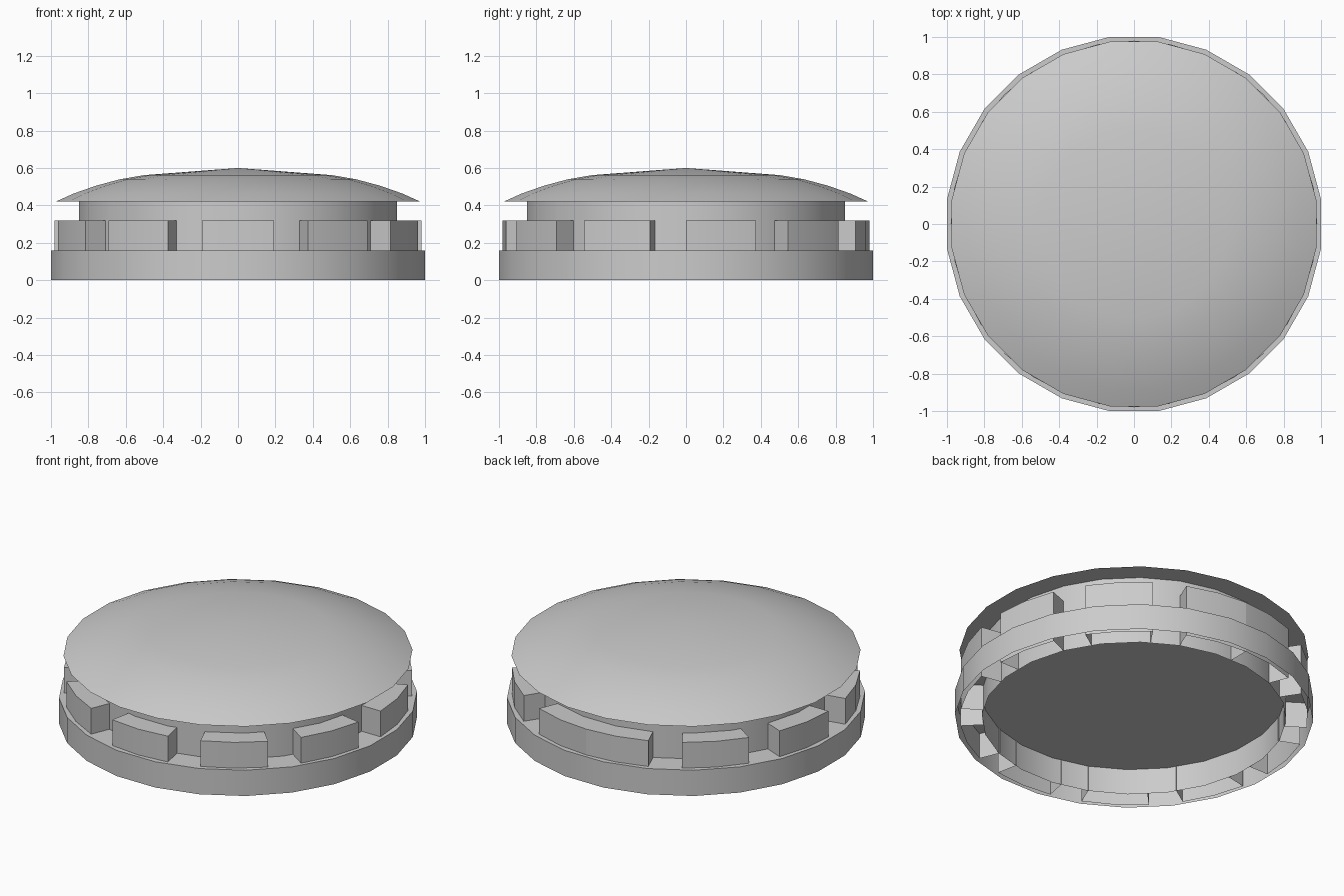
import bpy
import bmesh
from math import cos, sin, radians

SIDES = 24
TURN = 7.5          # puts a flat side at the front
FLAT = cos(radians(TURN))

cube = bpy.data.objects.get("Cube")
if cube:
    bpy.data.objects.remove(cube)

grey = bpy.data.materials.new("plain_grey")
grey.use_nodes = True
grey.diffuse_color = (0.6, 0.6, 0.6, 1)
grey.node_tree.nodes["Principled BSDF"].inputs["Base Color"].default_value = (0.6, 0.6, 0.6, 1)


def polar(r, degrees, z):
    a = radians(degrees)
    return (r * cos(a), r * sin(a), z)


def finish(name, bm):
    mesh = bpy.data.meshes.new(name)
    bm.to_mesh(mesh)
    bm.free()
    mesh.materials.append(grey)
    obj = bpy.data.objects.new(name, mesh)
    bpy.context.collection.objects.link(obj)
    bpy.ops.object.select_all(action="DESELECT")
    obj.select_set(True)
    bpy.context.view_layer.objects.active = obj
    bpy.ops.object.shade_smooth_by_angle(angle=radians(30))
    return obj


def lathe(name, profile):
    """Turn a profile of (radius, height), listed bottom to top on the outside."""
    bm = bmesh.new()
    rings = []
    for r, z in profile:
        if r == 0:
            rings.append([bm.verts.new((0, 0, z))] * SIDES)
        else:
            rings.append([bm.verts.new(polar(r / FLAT, TURN + i * 360 / SIDES, z))
                          for i in range(SIDES)])
    for low, high in zip(rings, rings[1:]):
        for i in range(SIDES):
            j = (i + 1) % SIDES
            corners = [low[i], low[j], high[j], high[i]]
            bm.faces.new(list(dict.fromkeys(corners)))
    return finish(name, bm)


# Base: outer wall and ledge, hollow underneath
lathe("base_ring", [(1.0, 0), (1.0, 0.16), (0.85, 0.16)])

# Drum: open skirt, raised floor, upper wall
lathe("drum_wall", [(0.85, 0), (0.85, 0.42)])
lathe("drum_floor", [(0, 0.16), (0.85, 0.16)])

# Domed lid with a flat underside
lathe("lid", [(0, 0.42), (0.975, 0.42), (0.88, 0.463), (0.76, 0.505),
              (0.63, 0.54), (0.5, 0.562), (0, 0.6)])

# Blocks around the drum, open underneath; the last meets the first at the back
BLOCKS, WIDTH, STEP, PARTS = 11, 22.5, 33.75, 2
bm = bmesh.new()
for b in range(BLOCKS):
    sections = []
    for k in range(PARTS + 1):
        a = 90 + b * STEP + k * WIDTH / PARTS
        sections.append([bm.verts.new(polar(r, a, z)) for r, z in
                         [(0.98, 0), (0.98, 0.32), (0.85, 0.32), (0.85, 0)]])
    for s, t in zip(sections, sections[1:]):
        for i in range(2):
            bm.faces.new([s[i], t[i], t[i + 1], s[i + 1]])
    bm.faces.new(sections[0])
    bm.faces.new(sections[-1][::-1])
finish("wall_blocks", bm)
